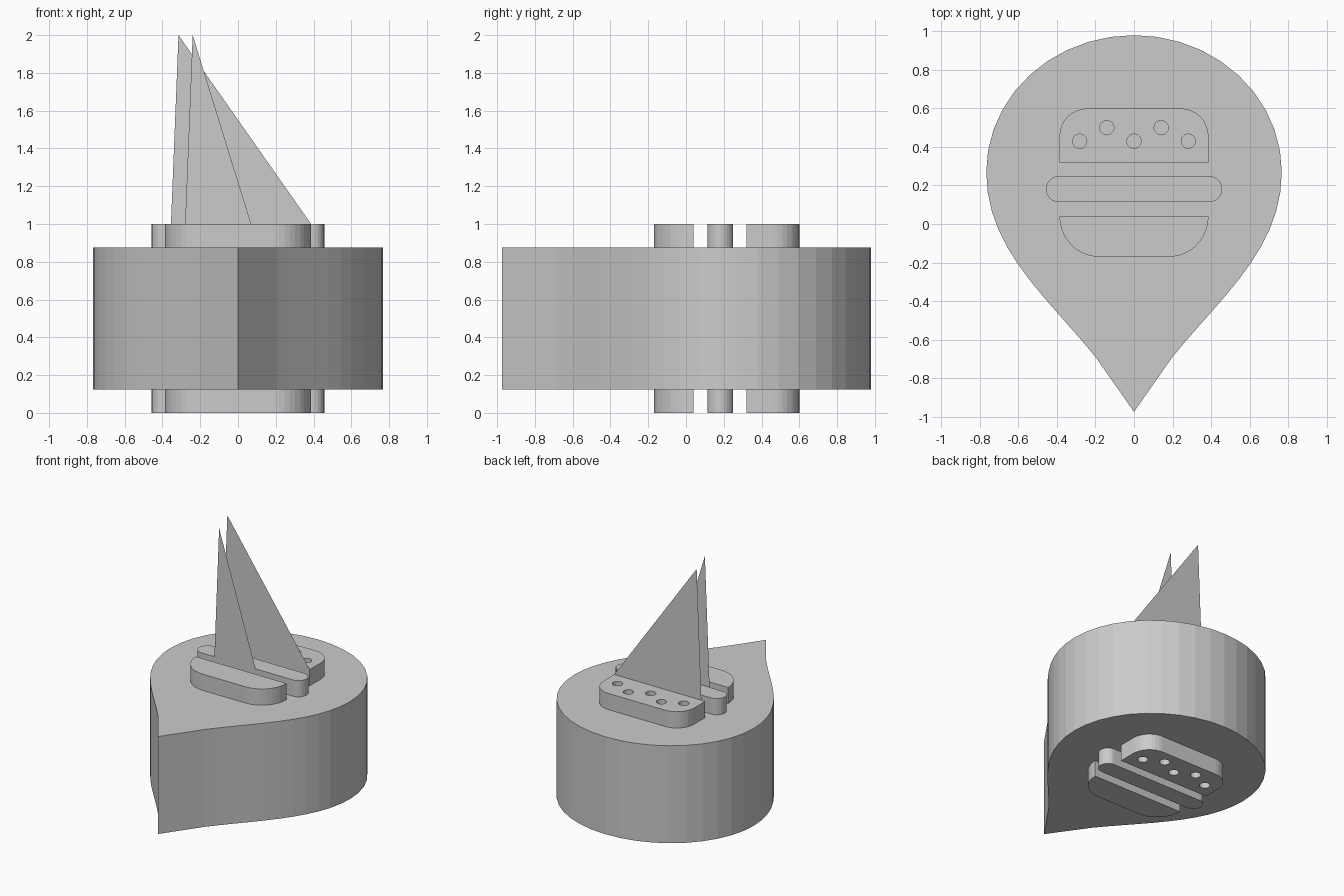
import bpy
import bmesh
from math import cos, sin, pi
from mathutils import Vector
from mathutils.geometry import interpolate_bezier

cube = bpy.data.objects.get("Cube")
if cube:
    bpy.data.objects.remove(cube, do_unlink=True)

# One plain grey for everything
grey = bpy.data.materials.new("plain grey")
grey.use_nodes = True
grey.diffuse_color = (0.6, 0.6, 0.6, 1)
grey.node_tree.nodes["Principled BSDF"].inputs["Base Color"].default_value = (0.6, 0.6, 0.6, 1)


def arc(cx, cy, rx, ry, start, end, steps):
    """Points on an elliptical arc, angles in quarter turns."""
    angles = [(start + (end - start) * i / steps) * pi / 2 for i in range(steps + 1)]
    return [(cx + rx * cos(a), cy + ry * sin(a)) for a in angles]


def add_mesh(name, mesh):
    mesh.materials.clear()
    mesh.materials.append(grey)
    obj = bpy.data.objects.new(name, mesh)
    bpy.context.collection.objects.link(obj)
    return obj


def prism(name, loops, z0, z1):
    """Extrude an outline from z0 to z1; further loops become holes."""
    curve = bpy.data.curves.new(name, "CURVE")
    curve.dimensions = "2D"
    curve.fill_mode = "BOTH"
    curve.extrude = (z1 - z0) / 2
    for loop in loops:
        spline = curve.splines.new("POLY")
        spline.points.add(len(loop) - 1)
        for point, (x, y) in zip(spline.points, loop):
            point.co = (x, y, 0, 1)
        spline.use_cyclic_u = True
    temp = bpy.data.objects.new(name + " outline", curve)
    bpy.context.collection.objects.link(temp)
    bpy.context.view_layer.update()
    mesh = bpy.data.meshes.new_from_object(temp)
    bpy.data.objects.remove(temp, do_unlink=True)
    bpy.data.curves.remove(curve)

    bm = bmesh.new()
    bm.from_mesh(mesh)
    bmesh.ops.remove_doubles(bm, verts=bm.verts, dist=0.0001)
    bmesh.ops.translate(bm, verts=bm.verts, vec=(0, 0, (z0 + z1) / 2))
    bmesh.ops.recalc_face_normals(bm, faces=bm.faces)
    for face in bm.faces:
        face.smooth = False
    bm.to_mesh(mesh)
    bm.free()
    mesh.name = name
    return add_mesh(name, mesh)


def sail(name, left, right, peak, y):
    """Thin upright triangle standing on the raised pieces."""
    mesh = bpy.data.meshes.new(name)
    mesh.from_pydata([(left, y, 1), (right, y, 1), (peak, y, 2)], [], [(0, 1, 2)])
    return add_mesh(name, mesh)


# Teardrop body: rounded back, sides curving in to a point at the front
flank = interpolate_bezier(Vector((0.767, 0.27)), Vector((0.767, -0.13)),
                           Vector((0.45, -0.38)), Vector((0.2, -0.69)), 12)
flank = [(p.x, p.y) for p in flank]
body = arc(0, 0.27, 0.767, 0.71, 0, 2, 20)
body += [(-x, y) for x, y in flank[1:]]
body += [(0, -0.975)] + flank[:0:-1]
prism("teardrop_body", [body], 0.125, 0.875)

# Domed upper bun with round seed holes
bun = [(-0.387, 0.32), (0.387, 0.32)]
bun += arc(0.242, 0.455, 0.145, 0.145, 0, 1, 8)
bun += arc(-0.242, 0.455, 0.145, 0.145, 1, 2, 8)
seeds = [arc(0.141 * i, 0.5 if i % 2 else 0.43, 0.037, 0.037, 0, 4, 20)[:-1]
         for i in range(-2, 3)]
prism("upper_bun", [bun] + seeds, 0, 1)

# Filling bar with round ends
filling = arc(0.389, 0.181, 0.068, 0.068, -1, 1, 12)
filling += arc(-0.389, 0.181, 0.068, 0.068, 1, 3, 12)
prism("filling", [filling], 0, 1)

# Lower bun with wide rounded corners
lower = arc(-0.182, 0.04, 0.205, 0.21, 2, 3, 10)
lower += arc(0.182, 0.04, 0.205, 0.21, 3, 4, 10)
prism("lower_bun", [lower], 0, 1)

# Two flat sails
sail("large_sail", -0.355, 0.387, -0.315, 0.32)
sail("small_sail", -0.28, 0.07, -0.24, 0.113)
